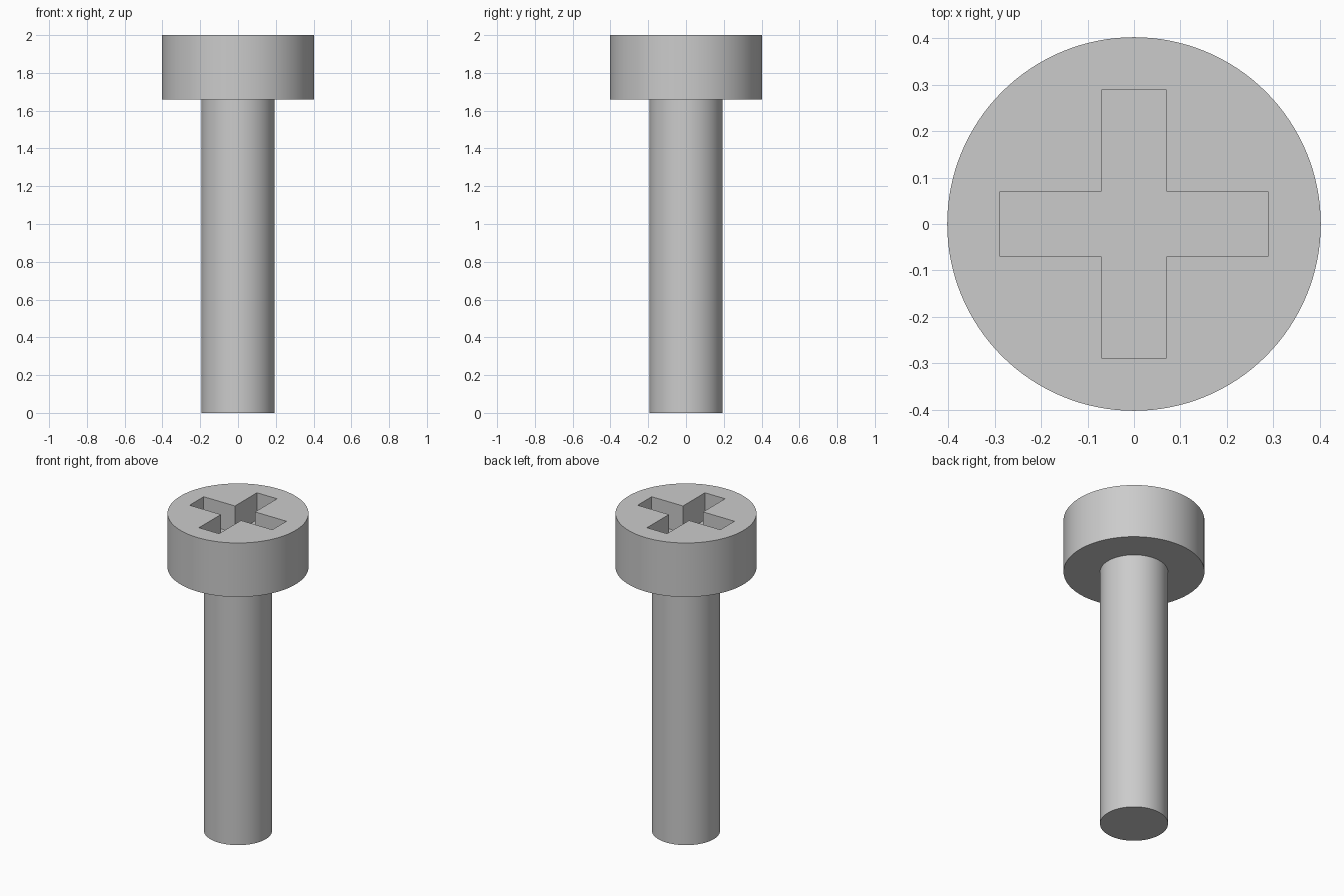
import bpy
from math import radians

cube = bpy.data.objects.get("Cube")
if cube:
    bpy.data.objects.remove(cube, do_unlink=True)

HEAD_RADIUS, SHAFT_RADIUS = 0.402, 0.194
HEAD_BOTTOM, TOP = 1.66, 2.0
ARM_WIDTH, ARM_LENGTH, RECESS_DEPTH = 0.14, 0.576, 0.17

# Plain grey steel
steel = bpy.data.materials.new("grey_steel")
steel.use_nodes = True
GREY = (0.6, 0.6, 0.6, 1)
steel.diffuse_color = GREY
steel.node_tree.nodes["Principled BSDF"].inputs["Base Color"].default_value = GREY


def cylinder(name, radius, bottom, top):
    bpy.ops.mesh.primitive_cylinder_add(vertices=128, radius=radius, depth=top - bottom,
                                        location=(0, 0, (bottom + top) / 2))
    obj = bpy.context.object
    obj.name = name
    obj.data.materials.append(steel)
    return obj


def recess_cutter(name, size_x, size_y):
    bpy.ops.mesh.primitive_cube_add(size=1, location=(0, 0, TOP))
    obj = bpy.context.object
    obj.name = name
    obj.scale = (size_x, size_y, RECESS_DEPTH * 2)
    bpy.ops.object.transform_apply(location=False, rotation=False, scale=True)
    obj.data.materials.append(steel)
    obj.hide_render = True
    return obj


# Shaft and head
shaft = cylinder("shaft", SHAFT_RADIUS, 0, HEAD_BOTTOM)
head = cylinder("head", HEAD_RADIUS, HEAD_BOTTOM, TOP)

# Cross recess: the two arms are cut one after the other
cutters = [recess_cutter("recess_cutter_x", ARM_LENGTH, ARM_WIDTH),
           recess_cutter("recess_cutter_y", ARM_WIDTH, ARM_LENGTH)]
bpy.context.view_layer.objects.active = head
for cutter in cutters:
    cut = head.modifiers.new("recess", 'BOOLEAN')
    cut.operation = 'DIFFERENCE'
    cut.solver = 'EXACT'
    cut.object = cutter
    bpy.ops.object.modifier_apply(modifier=cut.name)
for cutter in cutters:
    bpy.data.objects.remove(cutter, do_unlink=True)

# Smooth round walls with crisp rims
for obj in (shaft, head):
    bpy.ops.object.select_all(action='DESELECT')
    obj.select_set(True)
    bpy.context.view_layer.objects.active = obj
    bpy.ops.object.shade_smooth_by_angle(angle=radians(30))
